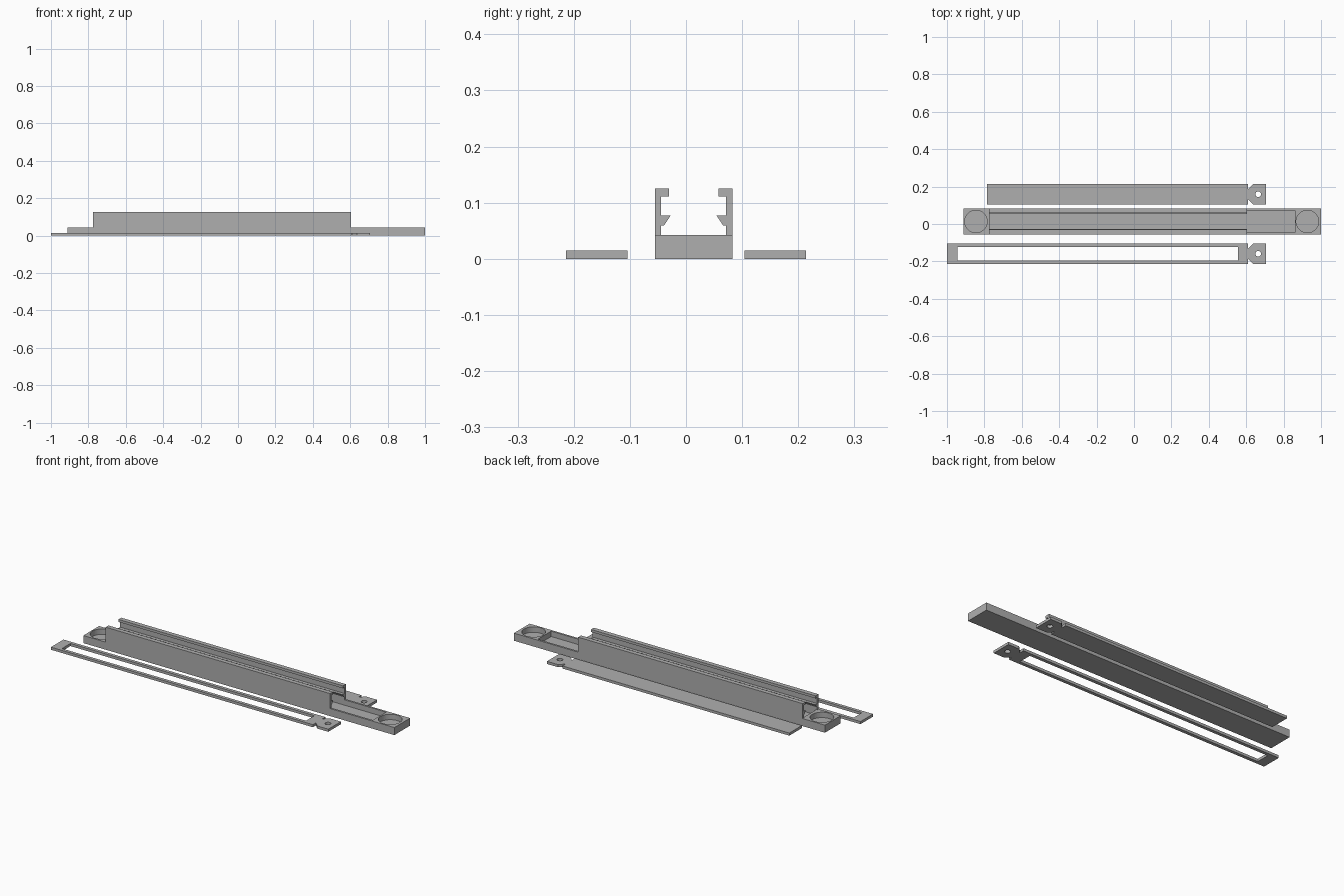
import bpy, bmesh, math
from mathutils import Matrix, Vector

cube = bpy.data.objects.get("Cube")
if cube:
    bpy.data.objects.remove(cube, do_unlink=True)

grey = bpy.data.materials.new("Plain Grey")
grey.use_nodes = True
colour = (0.43, 0.43, 0.43, 1)
grey.diffuse_color = colour
grey.node_tree.nodes["Principled BSDF"].inputs["Base Color"].default_value = colour


def prism(name, points, vec):
    """Closed outline of 3D points, extruded along vec."""
    bm = bmesh.new()
    face = bm.faces.new([bm.verts.new(p) for p in points])
    out = bmesh.ops.extrude_face_region(bm, geom=[face])
    moved = [g for g in out["geom"] if isinstance(g, bmesh.types.BMVert)]
    bmesh.ops.translate(bm, vec=vec, verts=moved)
    bmesh.ops.recalc_face_normals(bm, faces=bm.faces)
    mesh = bpy.data.meshes.new(name)
    bm.to_mesh(mesh)
    bm.free()
    mesh.materials.append(grey)
    ob = bpy.data.objects.new(name, mesh)
    bpy.context.collection.objects.link(ob)
    return ob


def plate(name, outline, z0, z1):
    return prism(name, [(x, y, z0) for x, y in outline], (0, 0, z1 - z0))


def rect(x0, x1, y0, y1):
    return [(x0, y0), (x1, y0), (x1, y1), (x0, y1)]


def circle(cx, cy, r, n):
    return [(cx + r * math.cos(2 * math.pi * i / n),
             cy + r * math.sin(2 * math.pi * i / n)) for i in range(n)]


def cut(ob, outlines, z0, z1):
    """Subtract vertical prisms and bake the result."""
    for outline in outlines:
        cutter = plate("cutter", outline, z0, z1)
        cutter.hide_render = True
        mod = ob.modifiers.new("cut", "BOOLEAN")
        mod.operation, mod.solver, mod.object = "DIFFERENCE", "EXACT", cutter
        bpy.context.view_layer.update()
        baked = bpy.data.meshes.new_from_object(
            ob.evaluated_get(bpy.context.evaluated_depsgraph_get()))
        ob.modifiers.clear()
        ob.data = baked
        bpy.data.objects.remove(cutter, do_unlink=True)


# Base bar with a long pocket and a round magnet recess at each end
MID, HALF, WALL, BASE_TOP, FLOOR = 0.0135, 0.069, 0.011, 0.042, 0.012
base = plate("base_bar", rect(-0.912, 1.0, MID - HALF, MID + HALF), 0, BASE_TOP)
inner = HALF - WALL
cut(base, [rect(-0.77, 0.86, MID - inner, MID + inner),
           circle(-0.845, MID, 0.06, 48),
           circle(0.927, MID, 0.06, 48)], FLOOR, 0.1)

# Pair of mirrored rails: wall, inward top lip and snap hook
RAIL = [(HALF, BASE_TOP), (HALF, 0.125), (0.044, 0.125), (0.044, 0.111),
        (inner, 0.111), (inner, 0.077), (0.041, 0.077), (0.053, 0.059),
        (inner, 0.059), (inner, BASE_TOP)]
for name, side in (("back_rail", 1), ("front_rail", -1)):
    prism(name, [(-0.775, MID + side * d, z) for d, z in RAIL], (1.38, 0, 0))

# Two loose strips, each with a notched tab and a screw hole
THICK = 0.0145


def strip(name, x0, yc):
    half = 0.055
    top = [(0.705, half), (0.637, half), (0.61, 0.028), (0.61, half), (x0, half)]
    outline = top + [(x, -y) for x, y in reversed(top)]
    ob = plate(name, [(x, yc + y) for x, y in outline], 0, THICK)
    cut(ob, [circle(0.664, yc, 0.015, 24)], -0.05, 0.05)
    return ob


strip("cover_strip", -0.785, 0.159)
frame = strip("slotted_strip", -1.0, -0.159)
cut(frame, [rect(-0.945, 0.555, -0.196, -0.122)], -0.05, 0.05)
